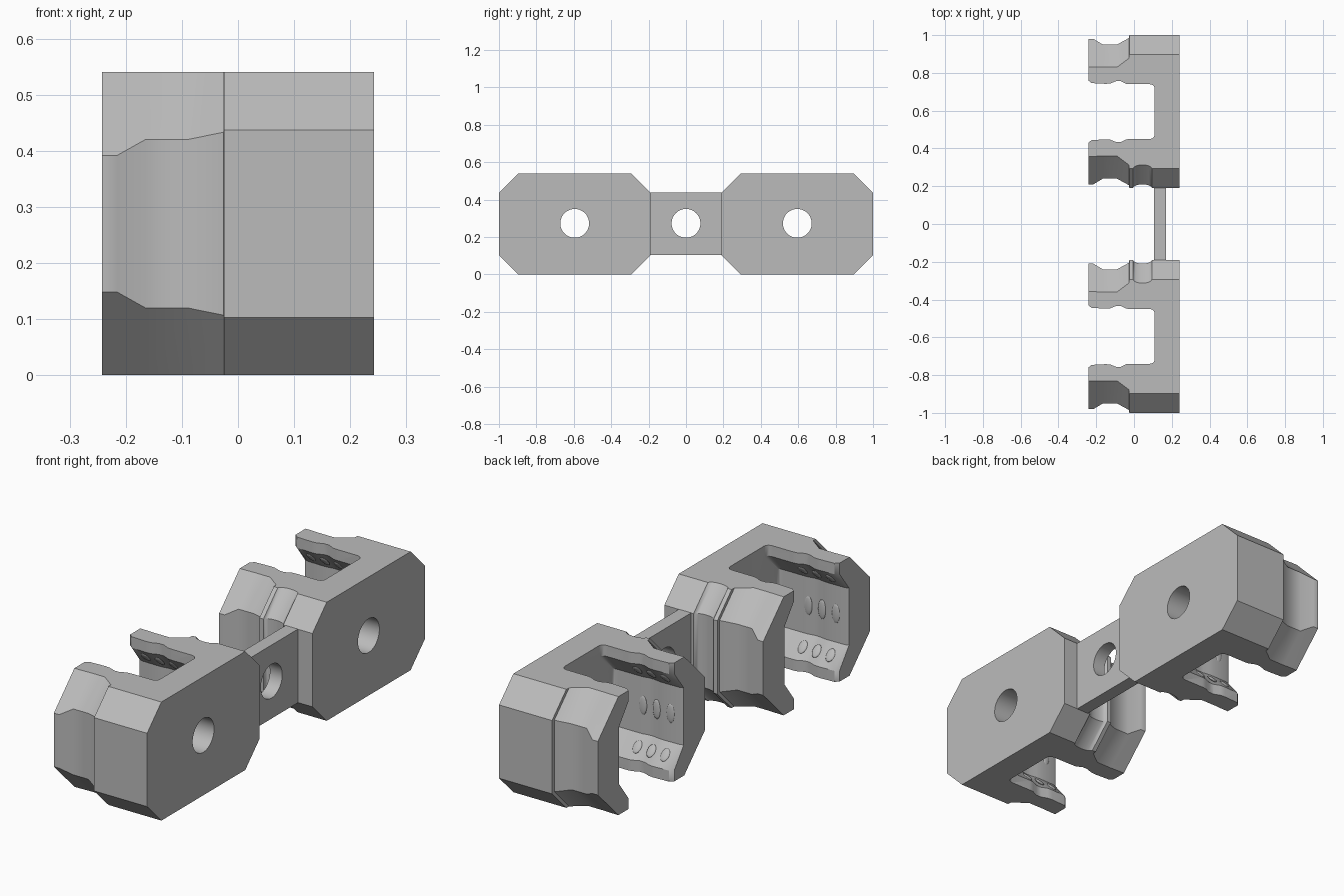
import bpy, bmesh, math
from mathutils import Matrix

cube = bpy.data.objects.get("Cube")
if cube:
    bpy.data.objects.remove(cube, do_unlink=True)

GREY = (0.5, 0.5, 0.5, 1)
mat = bpy.data.materials.new("plain_grey")
mat.use_nodes = True
mat.diffuse_color = GREY
mat.node_tree.nodes["Principled BSDF"].inputs["Base Color"].default_value = GREY

H = 0.54          # height
MID = H / 2
CLIP_Y = 0.595    # clip centre
HALF = 0.405      # clip half width
HOLE_R = 0.077


def add(name, bm):
    bmesh.ops.recalc_face_normals(bm, faces=bm.faces)
    me = bpy.data.meshes.new(name)
    bm.to_mesh(me)
    bm.free()
    me.materials.append(mat)
    ob = bpy.data.objects.new(name, me)
    bpy.context.collection.objects.link(ob)
    return ob


def loft(name, rings):
    """Closed solid through rings of equal point count."""
    bm = bmesh.new()
    loops = [[bm.verts.new(p) for p in ring] for ring in rings]
    n = len(loops[0])
    for a, b in zip(loops, loops[1:]):
        for i in range(n):
            j = (i + 1) % n
            bm.faces.new((a[i], a[j], b[j], b[i]))
    bm.faces.new(loops[0])
    bm.faces.new(loops[-1])
    return add(name, bm)


def bore(y):
    bm = bmesh.new()
    bmesh.ops.create_cone(bm, cap_ends=True, segments=48, radius1=HOLE_R, radius2=HOLE_R, depth=1,
                          matrix=Matrix.Translation((0.2, y, MID + 0.003)) @ Matrix.Rotation(math.pi / 2, 4, 'Y'))
    return add("hole_cutter", bm)


def carve(ob, cutters):
    for c in cutters:
        m = ob.modifiers.new("cut", 'BOOLEAN')
        m.object = c
        m.solver = 'EXACT'
    bpy.context.view_layer.update()
    me = bpy.data.meshes.new_from_object(ob.evaluated_get(bpy.context.evaluated_depsgraph_get()))
    ob.modifiers.clear()
    ob.data = me
    for c in cutters:
        bpy.data.objects.remove(c, do_unlink=True)


def smooth(ob, angle=36):
    bpy.ops.object.select_all(action='DESELECT')
    ob.select_set(True)
    bpy.context.view_layer.objects.active = ob
    bpy.ops.object.shade_smooth_by_angle(angle=math.radians(angle))


# Outer jaw stations: x, inset, chamfer
JAW = [(-0.242, 0.02, 0.148), (-0.215, 0.02, 0.148), (-0.165, 0.05, 0.12), (-0.09, 0.05, 0.12),
       (-0.026, 0.015, 0.107), (-0.025, 0, 0.103)]
# Rounded relief beside the bridge, on the inner jaw only
GROOVE = [(0.045 - 0.05 * math.cos(t * math.pi / 8), 0.02 * math.sin(t * math.pi / 8)) for t in range(9)]
# Wavy grip edge of the jaw opening: x, widening
GRIP = [(-0.3, 0.02), (-0.242, 0.02), (-0.225, 0.006), (-0.15, 0.002), (-0.125, 0.004), (-0.095, 0.016),
        (-0.07, 0.016), (-0.04, 0.002), (-0.02, 0), (0.085, 0), (0.098, -0.004), (0.106, -0.012), (0.109, -0.022)]


def jaw_half(d, c):
    """Outer edge of one jaw, bottom to top, as (distance, height)."""
    u = HALF - d
    return [(u - c, 0), (u, c), (u, H - c), (u - c, H)]


def grip_half(e):
    lip, wall = 0.145 + e, 0.225 + e * 0.4
    low = [(lip, -0.1), (lip, 0.05), (wall, 0.14)]
    return low + [(u, H - z) for u, z in reversed(low)]


def ring(x, s, outer, inner):
    pts = outer + [(-u, z) for u, z in reversed(inner)]
    return [(x, s * (CLIP_Y + u), z) for u, z in pts]


def clip(name, s):
    rings = [ring(x, s, jaw_half(d, c), jaw_half(d, c)) for x, d, c in JAW]
    rings += [ring(x, s, jaw_half(0, 0.103), jaw_half(d, 0.103)) for x, d in GROOVE]
    rings.append(ring(0.242, s, jaw_half(0, 0.103), jaw_half(0, 0.103)))
    body = loft(name, rings)
    cavity = loft("cavity_cutter", [ring(x, s, grip_half(e), grip_half(e)) for x, e in GRIP])
    carve(body, [cavity, bore(s * CLIP_Y)])
    smooth(body)
    return body


def grip_pads(name, s):
    """Low oval pads on the inner walls and sloping lips."""
    bm = bmesh.new()
    for side in (-1, 1):
        for x in (-0.18, -0.11, -0.04):
            for u, z, tilt in ((0.228, MID, 0), (0.188, 0.095, 1), (0.188, H - 0.095, -1)):
                mtx = (Matrix.Translation((x, s * CLIP_Y + side * u, z))
                       @ Matrix.Rotation(-side * tilt * 0.73, 4, 'X')
                       @ Matrix.Diagonal((0.02, 0.006, 0.045 if tilt == 0 else 0.03, 1)))
                bmesh.ops.create_uvsphere(bm, u_segments=16, v_segments=8, radius=1, matrix=mtx)
    smooth(add(name, bm), 60)


for label, s in (("front", -1), ("back", 1)):
    clip(label + "_clip", s)
    grip_pads(label + "_grip_pads", s)

# Bridge joining the two clips
bm = bmesh.new()
bmesh.ops.create_cube(bm, size=1, matrix=Matrix.Translation((0.138, 0, MID))
                      @ Matrix.Diagonal((0.062, 0.40, 0.335, 1)))
bridge = add("bridge", bm)
carve(bridge, [bore(0)])
smooth(bridge)
